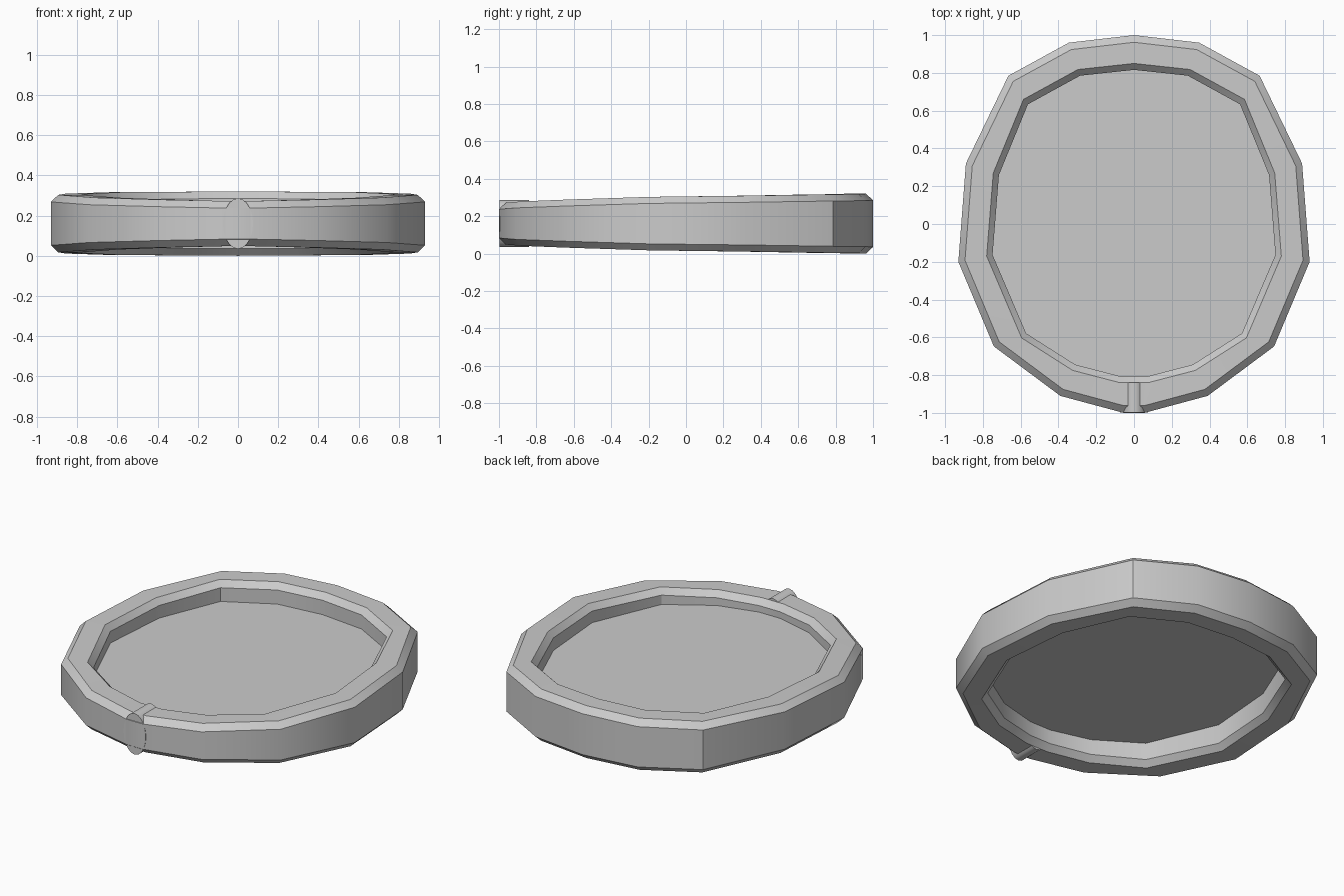
import bpy, bmesh, math

if "Cube" in bpy.data.objects:
    bpy.data.objects.remove(bpy.data.objects["Cube"])

MID = 0.16  # height of the plane the part is mirrored about

# Right-half plan outlines, from back to front, with rim half-thickness
outer = [(0, 1), (.345, .96), (.665, .785), (.89, .32), (.93, -.2), (.742, -.648), (.39, -.91), (.055, -1)]
inner = [(0, .85), (.297, .818), (.585, .66), (.745, .27), (.78, -.17), (.595, -.603), (.325, -.775), (.075, -.84)]
half = [.16, .158, .156, .149, .143, .129, .119, .112]


def full(pts):
    """Mirror a half outline across x = 0."""
    return pts + [(-p[0],) + tuple(p[1:]) for p in reversed(pts) if p[0] > 0]


def loop(outline, scale, sign, drop=0.0, z=None):
    """Closed loop of 3D points from a half outline."""
    return full([(x * scale, y * scale, MID + sign * (h - drop) if z is None else z)
                 for (x, y), h in zip(outline, half)])


def build(name, loops, angle):
    """Bridge successive loops into a capped mesh object."""
    bm = bmesh.new()
    rings = [[bm.verts.new(p) for p in lp] for lp in loops]
    n = len(rings[0])
    for a, b in zip(rings, rings[1:]):
        for i in range(n):
            j = (i + 1) % n
            bm.faces.new((a[i], a[j], b[j], b[i]))
    bm.faces.new(rings[0])
    bm.faces.new(rings[-1])
    bmesh.ops.recalc_face_normals(bm, faces=bm.faces)
    me = bpy.data.meshes.new(name)
    bm.to_mesh(me)
    bm.free()
    ob = bpy.data.objects.new(name, me)
    bpy.context.collection.objects.link(ob)
    bpy.ops.object.select_all(action='DESELECT')
    ob.select_set(True)
    bpy.context.view_layer.objects.active = ob
    bpy.ops.object.shade_smooth_by_angle(angle=math.radians(angle))


# Frame bevelled on all four edges, with a thin recessed panel across it
build("frame_with_panel", [
    loop(inner, .96, 1, z=.197),
    loop(inner, .96, 1, .035),
    loop(inner, 1, 1),
    loop(outer, .962, 1),
    loop(outer, 1, 1, .035),
    loop(outer, 1, -1, .035),
    loop(outer, .962, -1),
    loop(inner, 1, -1),
    loop(inner, .96, -1, .035),
    loop(inner, .96, -1, z=.17),
], 33)

# Rounded pin set through the front of the frame
profile = [(.075 * math.cos(a), MID + .126 * math.sin(a))
           for a in [2 * math.pi * i / 20 for i in range(20)]]
build("front_pin", [[(x, y, z) for x, z in profile] for y in (-.998, -.84)], 60)
